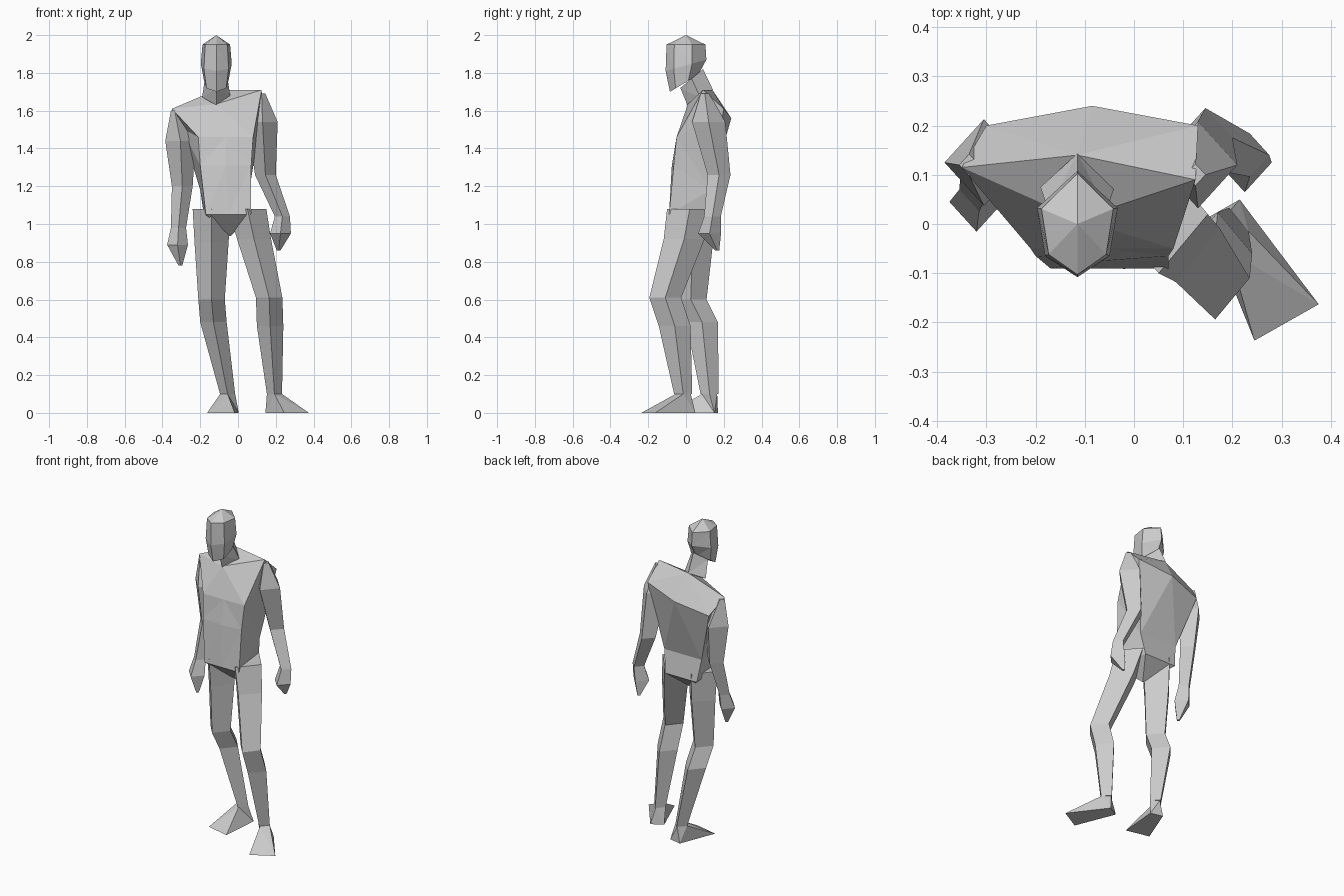
import bpy
import bmesh
from mathutils import Vector

default_cube = bpy.data.objects.get("Cube")
if default_cube:
    bpy.data.objects.remove(default_cube, do_unlink=True)

# Single plain grey material
grey = bpy.data.materials.new("plain grey")
grey.use_nodes = True
colour = (0.6, 0.6, 0.6, 1)
grey.diffuse_color = colour
grey.node_tree.nodes["Principled BSDF"].inputs["Base Color"].default_value = colour

# Cross-section outlines, listed counter-clockwise from the front
DIAMOND = [(0, -1), (1, 0), (0, 1), (-1, 0)]
SKULL = [(0, -1), (0.8, -0.6), (1, 0.3), (0, 1), (-1, 0.3), (-0.8, -0.6)]

# Limb thickness from the trunk outward, shared by both sides
ARM_RADII = [0.02, 0.08, 0.055, 0.04]
HAND_RADII = [0.04, 0.055, 0.01]
LEG_RADII = [0.1, 0.09, 0.07, 0.07, 0.04]


def section(outline, centre, half_width, half_depth, tilt=0):
    """Place a scaled outline; tilt raises the back and lowers the front."""
    return [Vector(centre) + Vector((u * half_width, v * half_depth, v * tilt))
            for u, v in outline]


def loft(name, rings):
    """Skin a closed flat-shaded shell through rings of equal point count."""
    mesh = bpy.data.meshes.new(name)
    bm = bmesh.new()
    loops = [[bm.verts.new(point) for point in ring] for ring in rings]
    count = len(loops[0])
    for lower, upper in zip(loops, loops[1:]):
        for i in range(count):
            j = (i + 1) % count
            bm.faces.new((lower[i], lower[j], upper[j], upper[i]))
    bm.faces.new(loops[0][::-1])
    bm.faces.new(loops[-1])
    bmesh.ops.remove_doubles(bm, verts=bm.verts[:], dist=0.001)
    bmesh.ops.triangulate(bm, faces=bm.faces[:])
    bmesh.ops.recalc_face_normals(bm, faces=bm.faces[:])
    bm.to_mesh(mesh)
    bm.free()
    mesh.materials.append(grey)
    part = bpy.data.objects.new(name, mesh)
    bpy.context.collection.objects.link(part)


def limb(name, joints, radii, depth_ratio):
    """Run a diamond-section tube through the joints."""
    loft(name, [section(DIAMOND, joint, radius, radius * depth_ratio)
                for joint, radius in zip(joints, radii)])


def row(right, left, y, z, bulge=0, slope=0):
    """Three points across the trunk, from its right side to its left."""
    return [Vector((right, y, z - slope)),
            Vector(((right + left) / 2, y + bulge, z)),
            Vector((left, y, z + slope))]


def foot(name, ankle, heel, toe):
    """Wedge with a flat sole, wider at the toes, rising to the ankle."""
    heel, toe = Vector(heel), Vector(toe)
    across = (toe - heel).cross(Vector((0, 0, -1))).normalized()
    across *= -1 if across.x < 0 else 1
    sole = [toe - across * 0.075, toe + across * 0.075,
            heel + across * 0.04, heel - across * 0.04]
    if toe.x < heel.x:
        sole = sole[1:] + sole[:1]
    loft(name, [sole, section(DIAMOND, ankle, 0.04, 0.04)])


# Head, tilted at the jaw, closing to a point at the crown
head_x = -0.115
loft("head", [
    section(SKULL, (head_x, -0.01, 1.745), 0.065, 0.075, 0.045),
    section(SKULL, (head_x, 0, 1.84), 0.082, 0.108, 0.03),
    section(SKULL, (head_x, 0, 1.95), 0.073, 0.103),
    section(SKULL, (head_x, 0, 2), 0, 0),
])

# Neck, leaning forward
loft("neck", [
    section(DIAMOND, (head_x, 0.075, 1.67), 0.075, 0.068, 0.04),
    section(DIAMOND, (head_x, 0.03, 1.77), 0.06, 0.06, 0.05),
])

# Torso: front rows paired with back rows, gathered at crotch and shoulders
crotch = Vector((-0.04, 0.03, 0.935))
right_shoulder = Vector((-0.35, 0.115, 1.61))
left_shoulder = Vector((0.125, 0.09, 1.71))
throat = Vector((head_x, 0.01, 1.635))
nape = Vector((head_x, 0.14, 1.71))

hem = row(-0.17, 0.07, -0.09, 1.05) + row(-0.18, 0.04, 0.15, 1.04)[::-1]
waist = row(-0.2, 0.07, -0.065, 1.31, -0.01) + row(-0.2, 0.06, 0.13, 1.18)[::-1]
chest = row(-0.21, 0.08, -0.05, 1.46) + row(-0.3, 0.13, 0.2, 1.56, 0.04, 0.05)[::-1]
shoulder_line = [right_shoulder, throat, left_shoulder,
                 left_shoulder, nape, right_shoulder]
loft("torso", [[crotch] * len(hem), hem, waist, chest, shoulder_line])

# Arms and hands: shoulder, upper arm, elbow, wrist, knuckles, fingertips
arm_joints = {
    "right": [(-0.335, 0.12, 1.6), (-0.305, 0.125, 1.44), (-0.295, 0.125, 1.2),
              (-0.315, 0.07, 0.98), (-0.32, 0.045, 0.89), (-0.305, 0.03, 0.78)],
    "left": [(0.125, 0.1, 1.69), (0.13, 0.12, 1.54), (0.145, 0.175, 1.26),
             (0.235, 0.14, 1.04), (0.225, 0.125, 0.95), (0.215, 0.165, 0.86)],
}
for side, joints in arm_joints.items():
    limb(side + "_arm", joints[:4], ARM_RADII, 1.1)
    limb(side + "_hand", joints[3:], HAND_RADII, 1.1)

# Legs: hip, thigh, knee, calf, ankle
leg_joints = {
    "right": [(-0.14, 0.03, 1.08), (-0.14, 0.035, 0.9), (-0.14, 0.025, 0.6),
              (-0.13, 0.085, 0.48), (-0.055, 0.125, 0.1)],
    "left": [(0.05, 0.02, 1.08), (0.085, -0.01, 0.92), (0.165, -0.11, 0.61),
             (0.17, -0.06, 0.46), (0.193, -0.015, 0.1)],
}
for side, joints in leg_joints.items():
    limb(side + "_leg", joints, LEG_RADII, 1.2)

# Feet, turned outward
foot("right_foot", leg_joints["right"][-1], (-0.035, 0.16, 0), (-0.09, -0.075, 0))
foot("left_foot", leg_joints["left"][-1], (0.18, 0.03, 0), (0.31, -0.2, 0))
